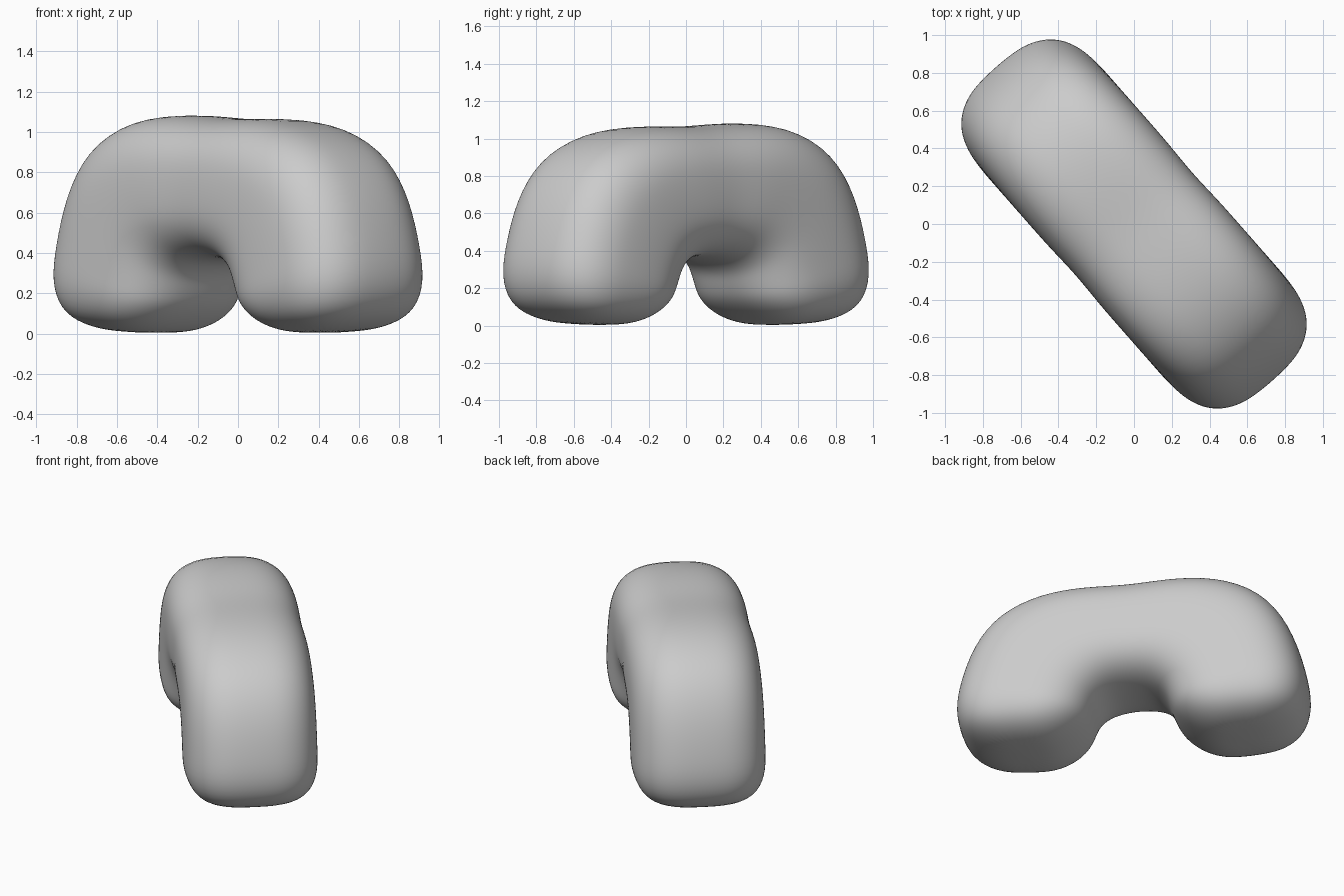
import bpy, bmesh, math
from mathutils import Matrix

cube = bpy.data.objects.get("Cube")
if cube:
    bpy.data.objects.remove(cube, do_unlink=True)

# Plain grey
grey = bpy.data.materials.new("soft_grey")
grey.use_nodes = True
colour = (0.6, 0.6, 0.6, 1)
grey.diffuse_color = colour
grey.node_tree.nodes["Principled BSDF"].inputs["Base Color"].default_value = colour

# Half the arch: inner (u, z), outer (u, z), half width, from crown to foot
HALF = [
    (0.00, 0.37, 0.00, 1.06, 0.41),
    (0.10, 0.36, 0.28, 1.08, 0.42),
    (0.17, 0.33, 0.58, 1.06, 0.42),
    (0.22, 0.28, 0.85, 0.94, 0.42),
    (0.24, 0.23, 1.01, 0.72, 0.42),
    (0.26, 0.18, 1.09, 0.46, 0.42),
    (0.29, 0.13, 1.12, 0.28, 0.42),
    (0.36, 0.07, 1.08, 0.13, 0.38),
    (0.46, 0.02, 0.97, 0.05, 0.29),
    (0.57, 0.00, 0.82, 0.01, 0.15),
]
SIDES, POWER = 32, 2.8


def rounded(t):
    """Unit rounded-square outline point."""
    c, s = math.cos(t), math.sin(t)
    return [math.copysign(abs(k) ** (2 / POWER), k) for k in (c, s)]


def ring(bm, side, iu, iz, ou, oz, width):
    verts = []
    for k in range(SIDES):
        a, b = rounded(math.tau * k / SIDES)
        u = side * ((iu + ou) / 2 + a * (ou - iu) / 2)
        z = (iz + oz) / 2 + a * (oz - iz) / 2
        z -= 0.025 * u * max(z, 0) ** 2      # one shoulder sits a little lower
        verts.append(bm.verts.new((u, b * width, z)))
    return verts


# Bent cushion body
bm = bmesh.new()
stations = [(-1, s) for s in reversed(HALF[1:])] + [(1, s) for s in HALF]
rings = [ring(bm, side, *s) for side, s in stations]
for r, q in zip(rings, rings[1:]):
    for k in range(SIDES):
        n = (k + 1) % SIDES
        bm.faces.new((r[k], r[n], q[n], q[k]))
bm.faces.new(rings[0])
bm.faces.new(rings[-1])
bmesh.ops.recalc_face_normals(bm, faces=bm.faces)
bmesh.ops.rotate(bm, verts=bm.verts, matrix=Matrix.Rotation(math.radians(-48.7), 3, "Z"))
for f in bm.faces:
    f.smooth = True
mesh = bpy.data.meshes.new("bent_cushion")
bm.to_mesh(mesh)
bm.free()
mesh.materials.append(grey)
body = bpy.data.objects.new("bent_cushion", mesh)
bpy.context.collection.objects.link(body)
sub = body.modifiers.new("smooth", "SUBSURF")
sub.levels = sub.render_levels = 2
